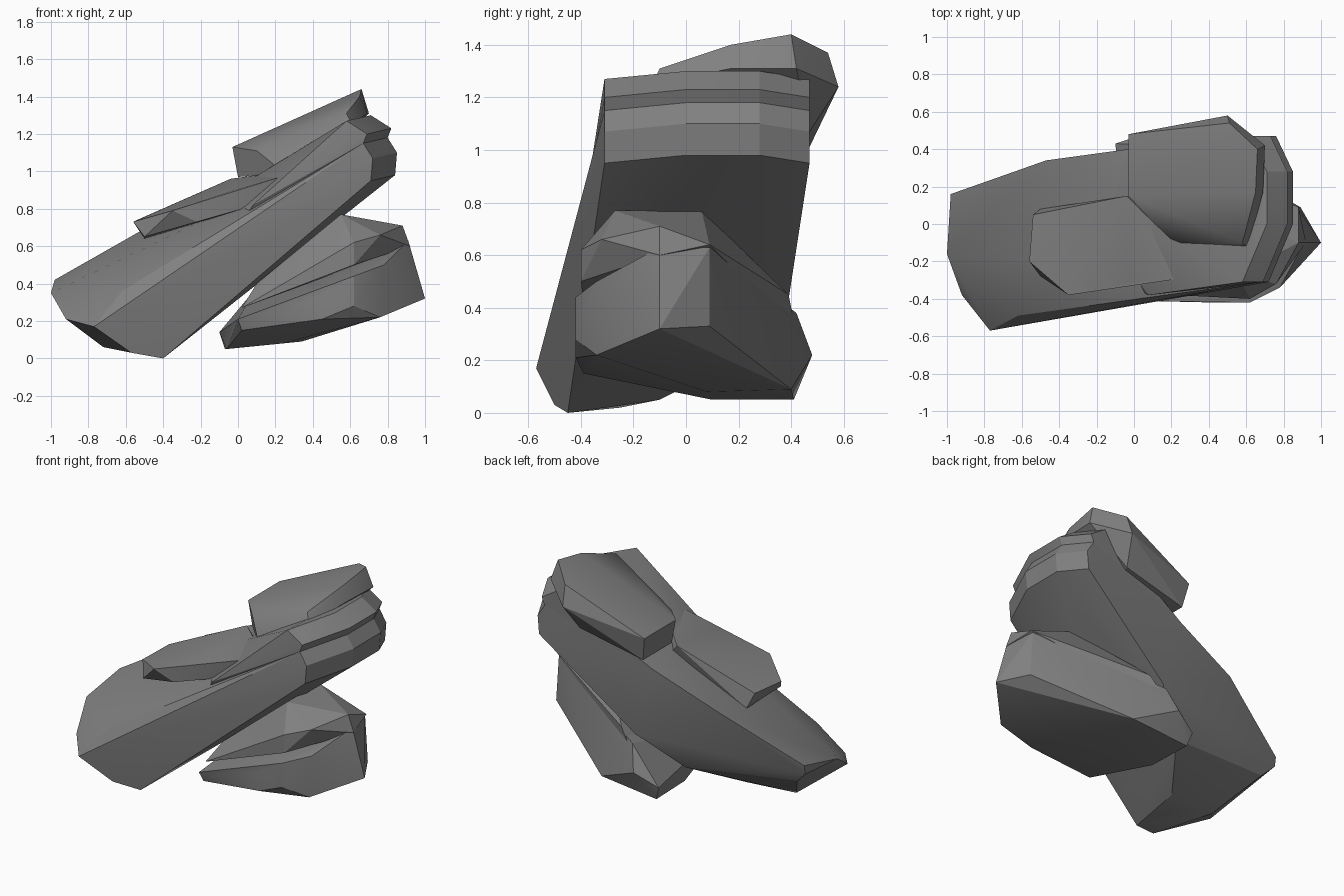
import bpy
import bmesh
import math

default_cube = bpy.data.objects.get("Cube")
if default_cube:
    bpy.data.objects.remove(default_cube, do_unlink=True)

# One plain stone colour
stone = bpy.data.materials.new("stone_grey")
stone.use_nodes = True
stone_colour = (.22, .22, .22, 1)
stone.diffuse_color = stone_colour
stone.node_tree.nodes["Principled BSDF"].inputs["Base Color"].default_value = stone_colour


def make_rock(name, corners):
    """Wrap a faceted convex rock around a few corner points."""
    mesh = bpy.data.meshes.new(name)
    bm = bmesh.new()
    for corner in corners:
        bm.verts.new(corner)
    hull = bmesh.ops.convex_hull(bm, input=bm.verts)
    loose = set(hull["geom_interior"]) | set(hull["geom_unused"])
    bmesh.ops.delete(
        bm,
        geom=[item for item in loose if isinstance(item, bmesh.types.BMVert)],
        context="VERTS",
    )
    bmesh.ops.dissolve_limit(
        bm, angle_limit=math.radians(1), verts=bm.verts, edges=bm.edges
    )
    bmesh.ops.recalc_face_normals(bm, faces=bm.faces)
    bm.to_mesh(mesh)
    bm.free()
    rock = bpy.data.objects.new(name, mesh)
    bpy.context.collection.objects.link(rock)
    mesh.materials.append(stone)
    bpy.ops.object.select_all(action="DESELECT")
    rock.select_set(True)
    bpy.context.view_layer.objects.active = rock
    bpy.ops.object.shade_smooth_by_angle(angle=math.radians(20))
    return rock


def bulging_end(profile):
    """Sweep an end profile across the slab, bulging outward mid-width."""
    bulge = {-.31: 0, 0: .13, .28: .13, .47: .04}
    drop = {-.31: .03, 0: 0, .28: 0, .47: .03}
    return [
        (x + bulge[y], y, z - drop[y])
        for y in bulge
        for x, z in profile
    ]


# Great leaning slab: lower layer carries the rounded foot
slab_foot = [
    (-1, -.16, .35),
    (-.98, .16, .42),
    (-.98, .15, .36),
    (-.96, -.26, .28),
    (-.92, -.38, .21),
    (-.77, -.57, .17),
    (-.57, -.5, .03),
    (-.4, -.45, 0),
    (-.45, -.25, .02),
    (-.38, -.1, .05),
    (-.72, -.13, .06),
    (-.9, .12, .28),
    (-.47, .34, .71),
    (-.03, .4, .9),
    (-.62, -.49, .36),
    (-.15, .22, .21),
    (.1, .39, .43),
    (.25, .41, .56),
]
lower_end = [(.67, 1.18), (.72, 1.1), (.71, .98)]
make_rock("slab_lower_layer", slab_foot + bulging_end(lower_end))

# Upper layer of the slab, ending in a stepped ledge
upper_root = [
    (.08, -.38, .82),
    (-.45, .28, .64),
    (-.03, .4, .9),
    (0, .2, .6),
    (0, -.35, .7),
]
upper_end = [(.58, 1.3), (.69, 1.23), (.67, 1.18)]
make_rock("slab_upper_layer", upper_root + bulging_end(upper_end))

# Flat shelf resting on the slab
make_rock("top_shelf", [
    (-.56, -.2, .73),
    (-.54, .05, .74),
    (-.04, .15, .96),
    (.1, .01, .98),
    (.27, -.13, .98),
    (.26, -.29, .98),
    (-.02, -.31, .9),
    (-.35, -.38, .79),
    (-.5, -.28, .65),
    (-.5, .08, .64),
    (-.22, -.36, .73),
    (.2, -.28, .85),
    (.1, .1, .8),
])

# Capping rock high on the back of the slab
make_rock("cap_rock", [
    (-.03, .48, 1.13),
    (-.03, .15, 1.13),
    (.1, .01, 1.11),
    (.65, .17, 1.4),
    (.66, .4, 1.44),
    (.51, .54, 1.37),
    (.5, .58, 1.24),
    (.7, .42, 1.31),
    (.69, .17, 1.31),
    (.25, -.1, 1.07),
    (.58, -.1, 1.31),
    (.25, -.13, .99),
    (.61, -.13, 1.25),
    (0, .15, .97),
    (0, .45, .97),
    (.45, .47, 1.07),
])

# Propping rock: broad base
make_rock("prop_rock_base", [
    (0, -.41, .21),
    (.02, -.39, .15),
    (-.1, .43, .14),
    (-.07, .41, .05),
    (-.06, .1, .05),
    (.24, .08, .08),
    (.34, .4, .09),
    (.45, -.42, .21),
    (.76, -.34, .22),
    (.62, -.42, .28),
    (1, -.1, .32),
    (.89, .09, .33),
    (.05, .48, .22),
    (.1, .42, .38),
    (.43, -.42, .32),
    (.62, -.42, .44),
    (.78, -.34, .5),
    (.91, -.1, .63),
    (.87, .09, .63),
])

# Propping rock: narrower crown under the slab
make_rock("prop_rock_crown", [
    (.02, -.37, .27),
    (.1, -.3, .4),
    (.55, -.27, .77),
    (.55, .06, .77),
    (.62, -.4, .5),
    (.62, -.4, .62),
    (.76, -.32, .66),
    (.88, -.1, .71),
    (.92, -.1, .6),
    (.88, .09, .64),
    (.2, .39, .45),
    (.1, .42, .3),
    (.15, .2, .4),
])
